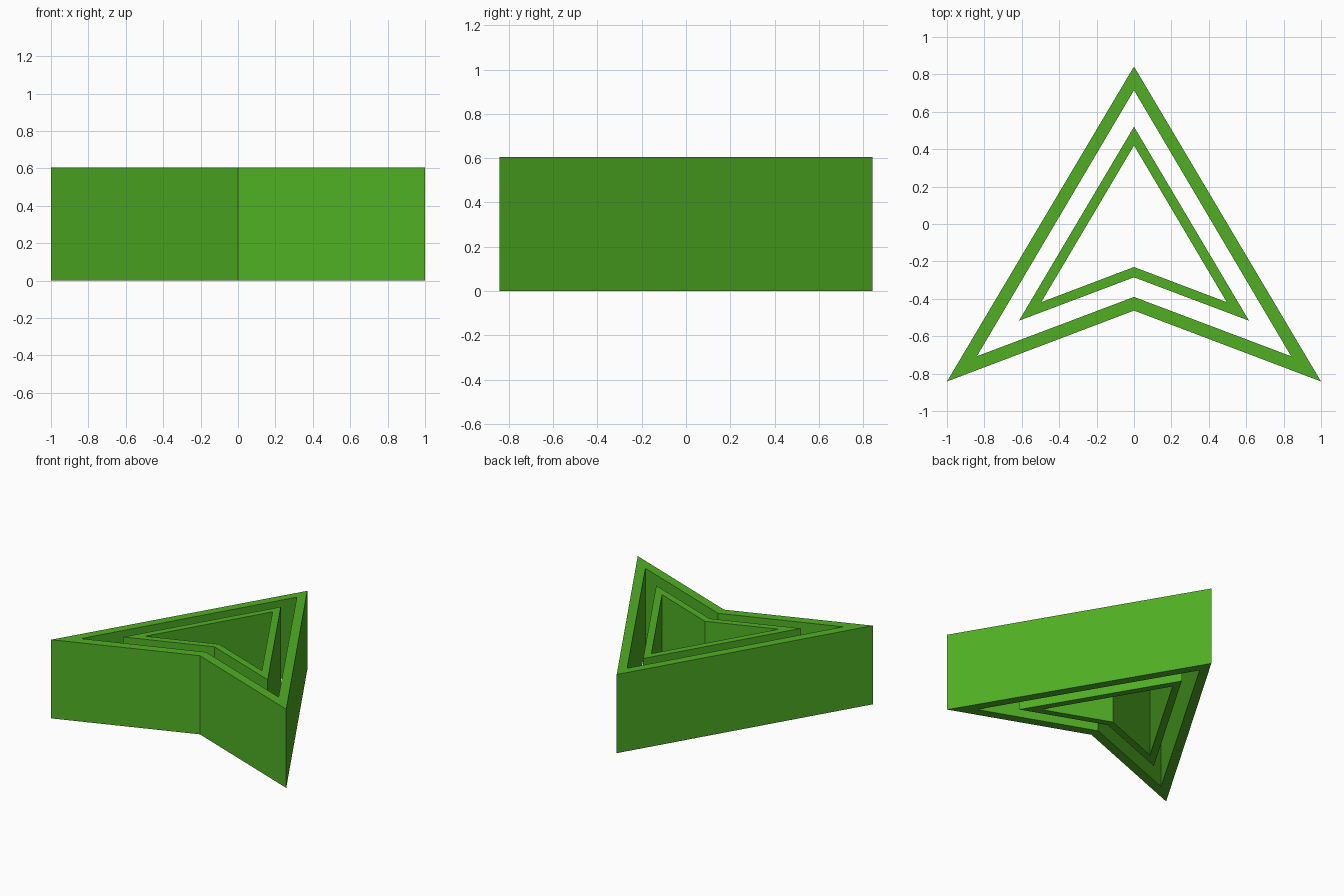
import bpy, bmesh

if "Cube" in bpy.data.objects:
    bpy.data.objects.remove(bpy.data.objects["Cube"])

HEIGHT = 0.605

green = bpy.data.materials.new("green")
green.diffuse_color = (0.08, 0.43, 0.017, 1)
green.use_nodes = True
green.node_tree.nodes["Principled BSDF"].inputs["Base Color"].default_value = green.diffuse_color


def arrow_loop(bm, apex, wing_x, wing_y, notch, z):
    # Closed arrowhead outline, mirrored about x = 0
    pts = [(0, apex), (-wing_x, wing_y), (0, notch), (wing_x, wing_y)]
    return [bm.verts.new((x, y, z)) for x, y in pts]


def arrow_wall(name, outer, inner):
    # Hollow arrowhead wall, open through top and bottom
    bm = bmesh.new()
    ob, ib = (arrow_loop(bm, *p, 0) for p in (outer, inner))
    ot, it = (arrow_loop(bm, *p, HEIGHT) for p in (outer, inner))
    for a, b in ((ob, ot), (ot, it), (it, ib), (ib, ob)):
        for i in range(4):
            j = (i + 1) % 4
            bm.faces.new((a[i], a[j], b[j], b[i]))
    bmesh.ops.recalc_face_normals(bm, faces=bm.faces)
    mesh = bpy.data.meshes.new(name)
    bm.to_mesh(mesh)
    bm.free()
    mesh.materials.append(green)
    obj = bpy.data.objects.new(name, mesh)
    bpy.context.collection.objects.link(obj)


# Profiles: apex y, wing x, wing y, notch y
arrow_wall("outer_arrow_wall", (0.842, 1.0, -0.842, -0.463), (0.715, 0.84, -0.707, -0.39))
arrow_wall("inner_arrow_wall", (0.52, 0.615, -0.517, -0.285), (0.42, 0.496, -0.418, -0.23))
